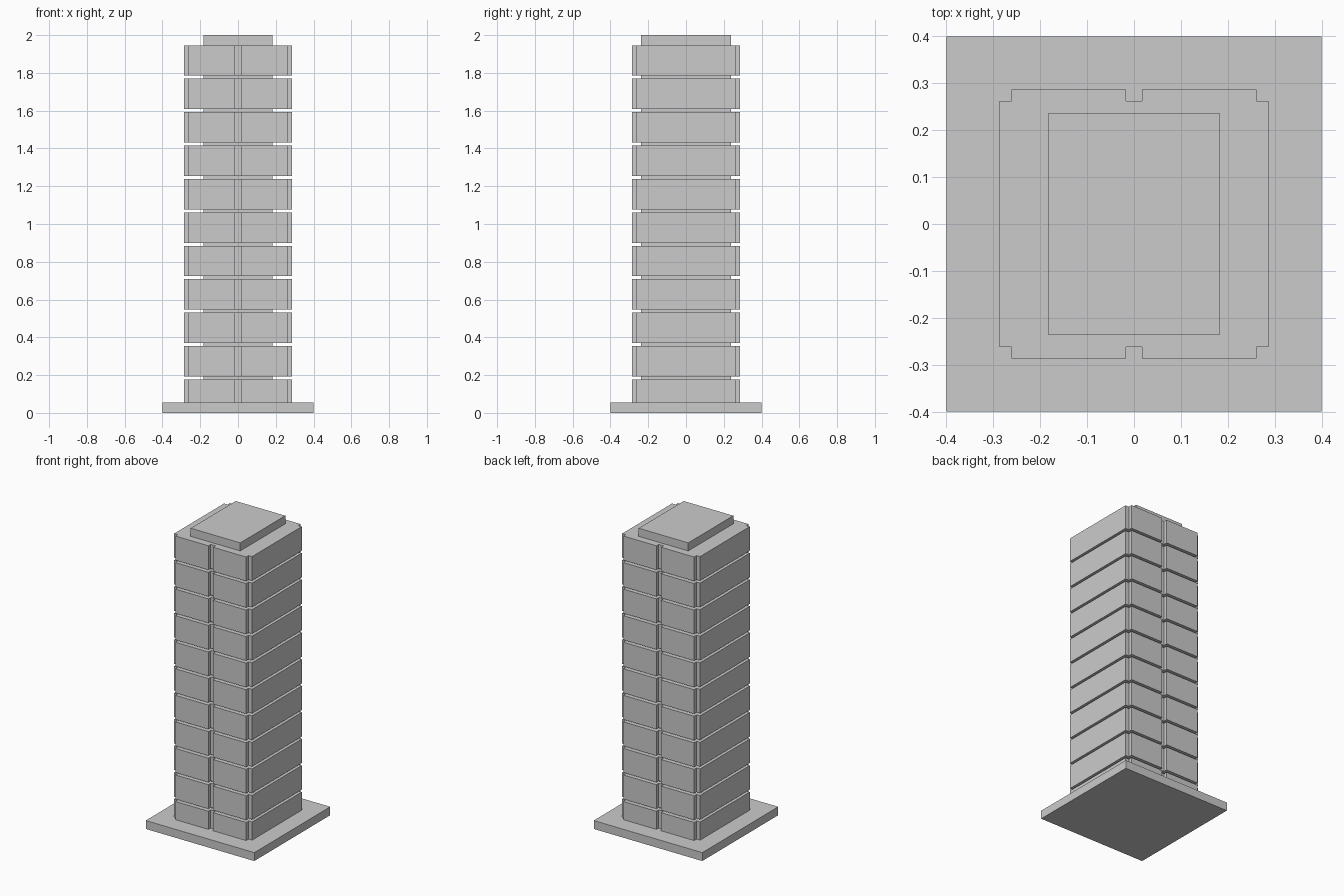
import bpy, bmesh

if "Cube" in bpy.data.objects:
    bpy.data.objects.remove(bpy.data.objects["Cube"])

FLOORS = 11
PITCH = 0.1769
GAP = 0.016
TOP = 1.946
BASE_TOP = 0.056


def prism(name, outline, z0, z1):
    """Extrude a closed counter-clockwise outline from z0 to z1."""
    bm = bmesh.new()
    face = bm.faces.new([bm.verts.new((x, y, z0)) for x, y in outline])
    ext = bmesh.ops.extrude_face_region(bm, geom=[face], use_keep_orig=True)
    verts = [g for g in ext["geom"] if isinstance(g, bmesh.types.BMVert)]
    bmesh.ops.translate(bm, verts=verts, vec=(0, 0, z1 - z0))
    bmesh.ops.recalc_face_normals(bm, faces=bm.faces)
    mesh = bpy.data.meshes.new(name)
    bm.to_mesh(mesh)
    bm.free()
    obj = bpy.data.objects.new(name, mesh)
    bpy.context.collection.objects.link(obj)
    return obj


def rect(hx, hy):
    return [(hx, -hy), (hx, hy), (-hx, hy), (-hx, -hy)]


# Ground plinth and central core, which shows in the gaps and as the roof block
prism("plinth", rect(0.4, 0.4), 0, BASE_TOP)
prism("core", rect(0.1825, 0.237), BASE_TOP, 2.0)

# Floor outline: notched corners and a centre slot at front and back
quarter = [(0.287, 0.262), (0.261, 0.262), (0.261, 0.287),
           (0.0175, 0.287), (0.0175, 0.262)]
half = quarter + [(-x, y) for x, y in reversed(quarter)]
outline = half + [(-x, -y) for x, y in half]

# Stacked floors; the lowest one sits on the plinth
for i in range(FLOORS):
    top = TOP - (FLOORS - 1 - i) * PITCH
    bottom = max(BASE_TOP, top - PITCH + GAP)
    prism(f"floor_{i + 1}", outline, bottom, top)
